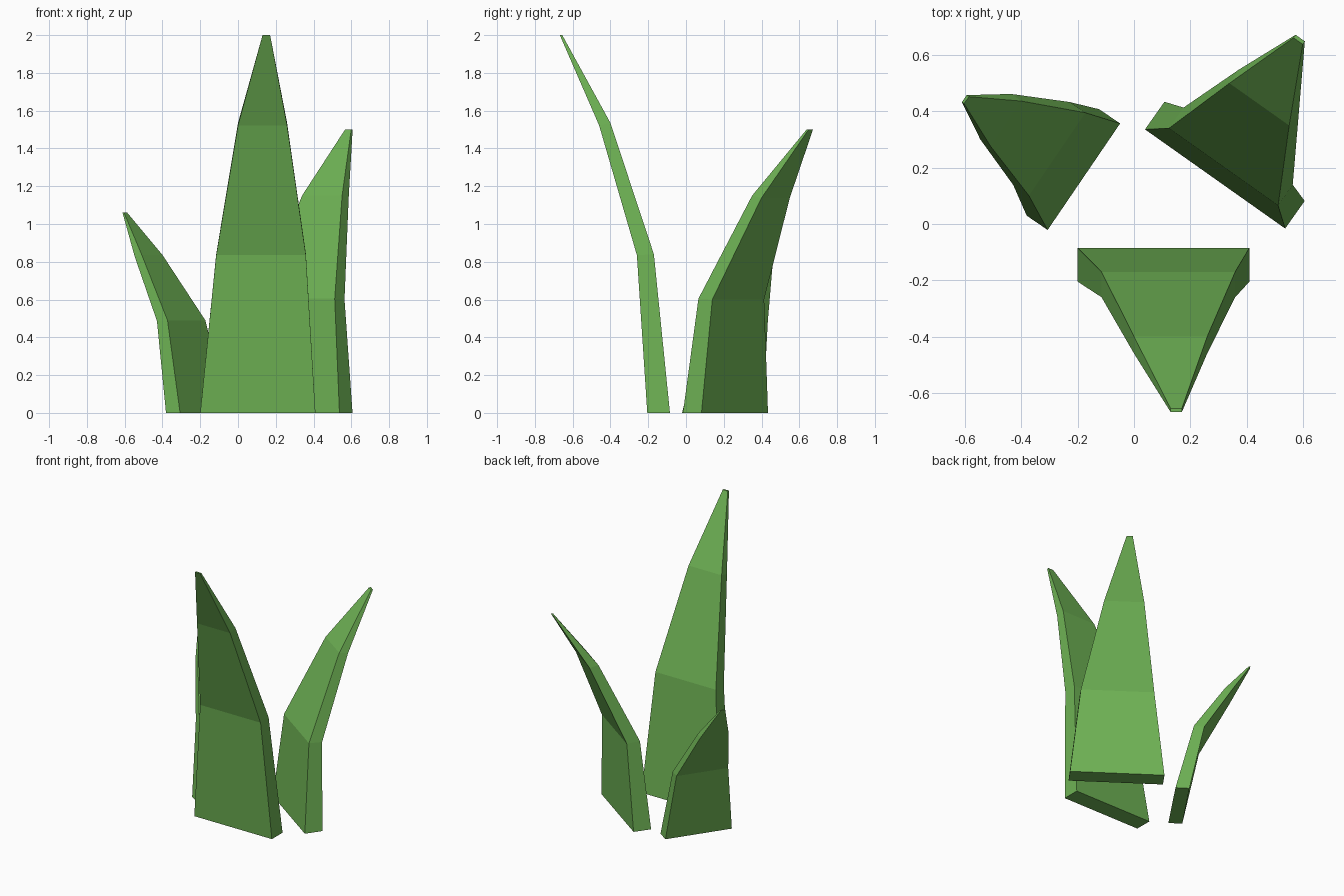
import bpy, bmesh
from mathutils import Vector

cube = bpy.data.objects.get("Cube")
if cube:
    bpy.data.objects.remove(cube, do_unlink=True)

# Single leaf green
green = bpy.data.materials.new("leaf_green")
green.use_nodes = True
colour = (0.156, 0.445, 0.089, 1)
green.diffuse_color = colour
green.node_tree.nodes["Principled BSDF"].inputs["Base Color"].default_value = colour

# Shared taper: width, thickness and outer-edge drop at each section
TAPER = [(0.61, 0.12, 0), (0.475, 0.09, 0.005), (0.26, 0.06, 0.013), (0.04, 0.013, 0)]


def blade(name, outward, spine, scale=1.0):
    """Loft tapering four-sided sections along the inner face's centre line."""
    out = Vector((*outward, 0)).normalized()
    side = Vector((-out.y, out.x, 0))
    bm = bmesh.new()
    rings = []
    for point, (width, thick, drop) in zip(spine, TAPER):
        inner = Vector(point)
        outer = inner + (out * thick - Vector((0, 0, drop))) * scale
        half = side * width * scale / 2
        corners = (inner - half, outer - half, outer + half, inner + half)
        rings.append([bm.verts.new(c) for c in corners])
    for low, high in zip(rings, rings[1:]):
        for i in range(4):
            j = (i + 1) % 4
            bm.faces.new((low[i], low[j], high[j], high[i]))
    bm.faces.new(rings[0])
    bm.faces.new(rings[-1])
    bmesh.ops.recalc_face_normals(bm, faces=bm.faces)
    mesh = bpy.data.meshes.new(name)
    bm.to_mesh(mesh)
    bm.free()
    mesh.materials.append(green)
    bpy.context.collection.objects.link(bpy.data.objects.new(name, mesh))


# Tall blade leaning to the front
blade("tall_blade", (0, -1),
      [(0.105, -0.085, 0), (0.122, -0.17, 0.84), (0.13, -0.4, 1.535), (0.15, -0.655, 2)])

# Middle blade leaning to the back left
blade("middle_blade", (0.577, 0.816),
      [(0.288, 0.16, 0), (0.318, 0.203, 0.605), (0.445, 0.425, 1.15), (0.583, 0.65, 1.5)])

# Short blade leaning to the back right
blade("short_blade", (-0.827, 0.563),
      [(-0.178, 0.168, 0), (-0.273, 0.248, 0.49), (-0.454, 0.356, 0.835), (-0.595, 0.44, 1.06)],
      scale=0.75)
